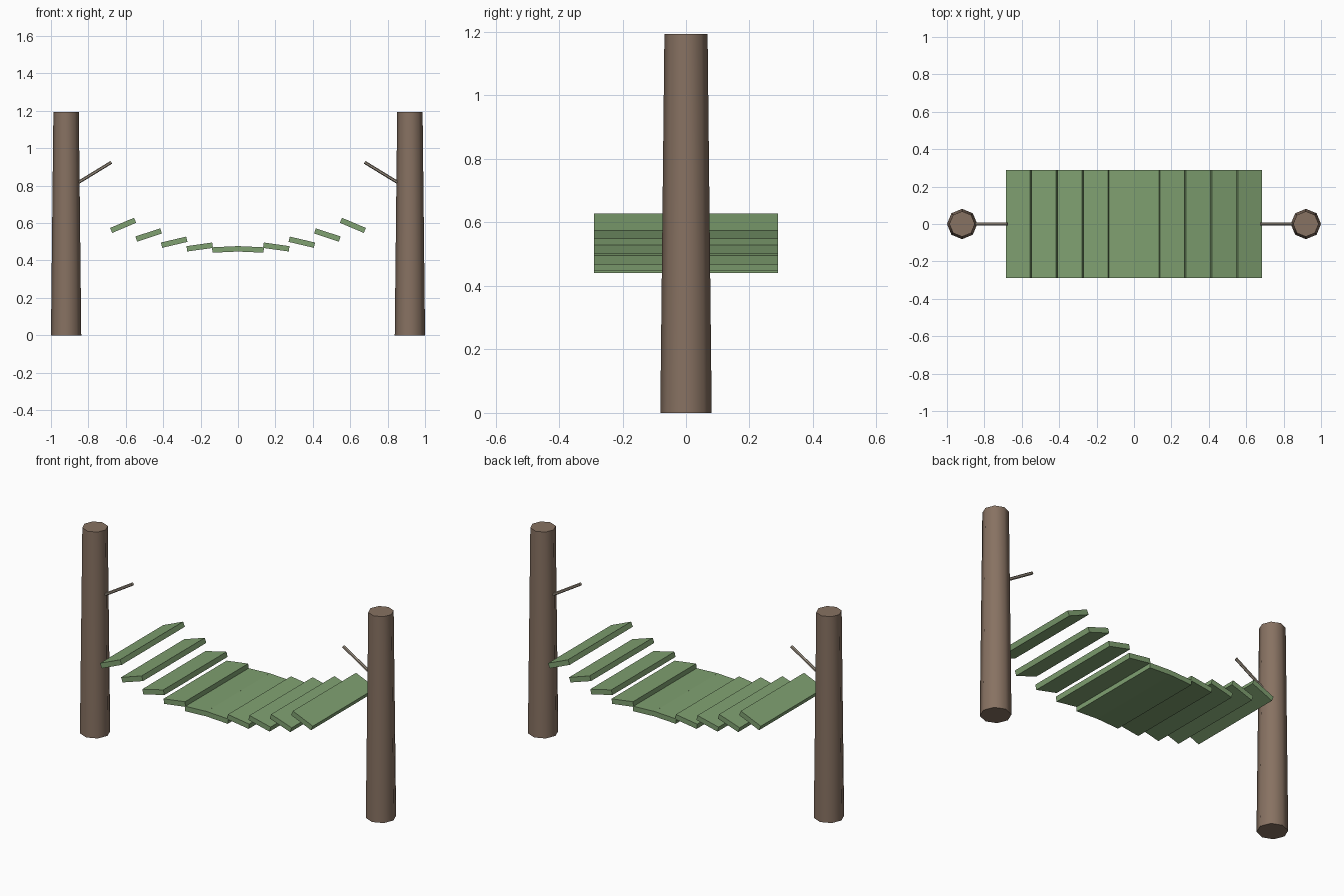
import bpy, math
from mathutils import Vector

if "Cube" in bpy.data.objects:
    bpy.data.objects.remove(bpy.data.objects["Cube"])


def material(name, rgb):
    m = bpy.data.materials.new(name)
    m.diffuse_color = (*rgb, 1)
    m.use_nodes = True
    m.node_tree.nodes["Principled BSDF"].inputs["Base Color"].default_value = m.diffuse_color
    return m


WOOD = material("brown wood", (0.245, 0.168, 0.122))
GREEN = material("green paint", (0.215, 0.355, 0.165))
ROPE = material("grey rope", (0.33, 0.28, 0.22))


def finish(name, mat, smooth=False):
    ob = bpy.context.object
    ob.name = name
    ob.data.materials.append(mat)
    if smooth:
        bpy.ops.object.shade_smooth_by_angle(angle=math.radians(50))
    return ob


def post(side):
    # tapered eight-sided trunk
    bpy.ops.mesh.primitive_cone_add(vertices=8, radius1=0.081, radius2=0.068,
                                    depth=1.193, location=(side * 0.919, 0, 0.5965))
    finish("left_post" if side < 0 else "right_post", WOOD, True)


def rope_stub(side):
    # short rope rising inward from the post
    a = Vector((side * 0.88, 0, 0.801))
    b = Vector((side * 0.677, 0, 0.925))
    d = b - a
    bpy.ops.mesh.primitive_cylinder_add(vertices=6, radius=0.0085, depth=d.length,
                                        location=(a + b) / 2,
                                        rotation=d.to_track_quat('Z', 'Y').to_euler())
    finish("left_rope" if side < 0 else "right_rope", ROPE)


def plank(i):
    # planks follow a sagging parabola, each tilted against its slope
    x = (i - 4.5) * 0.1365
    k = 0.345
    bpy.ops.mesh.primitive_cube_add(size=1, location=(x, 0, 0.4575 + k * x * x),
                                    rotation=(0, math.atan(2 * k * x), 0))
    ob = finish(f"plank_{i + 1}", GREEN)
    ob.scale = (0.139, 0.58, 0.029)


for s in (-1, 1):
    post(s)
    rope_stub(s)
for i in range(10):
    plank(i)
